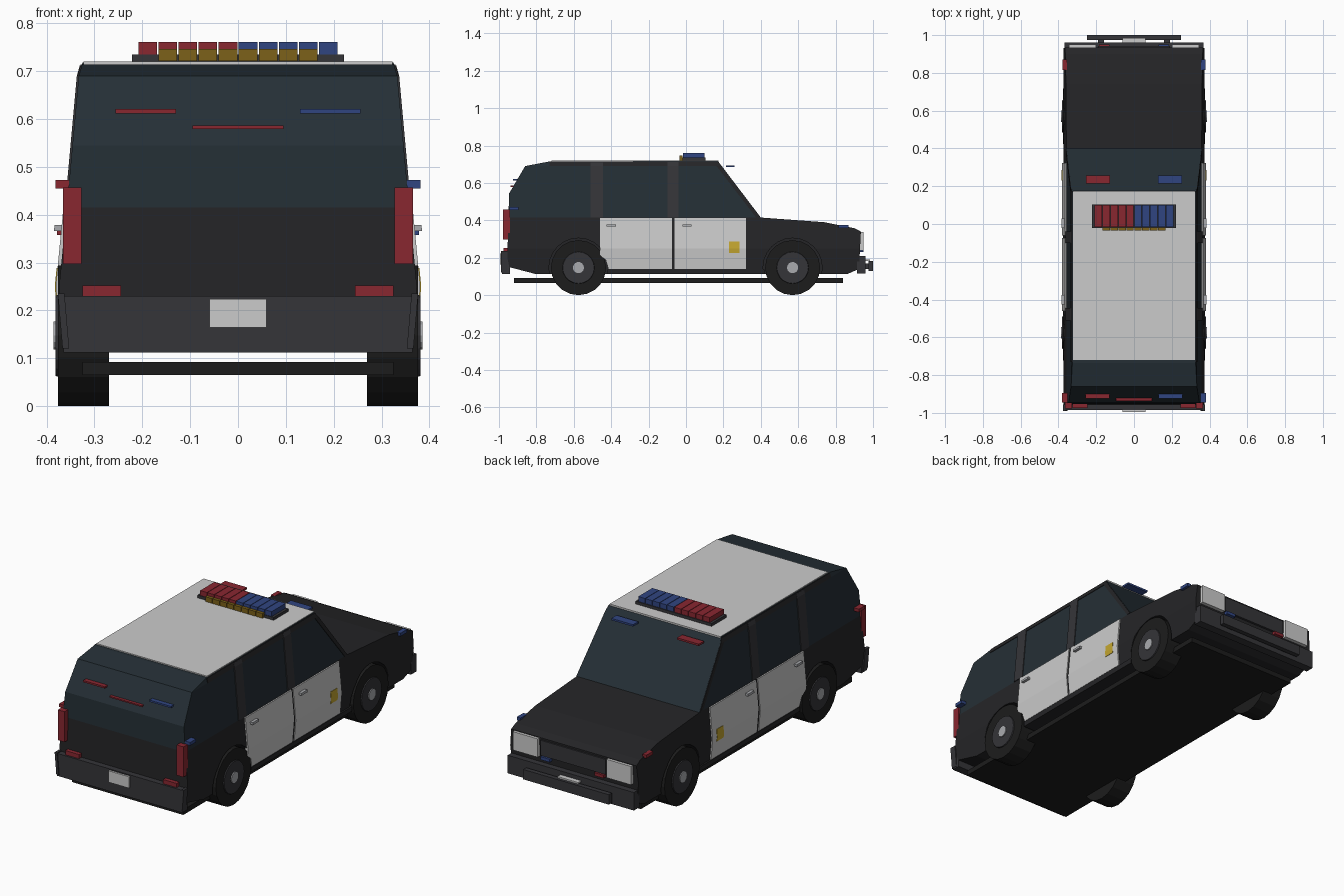
import bpy, bmesh, math
from mathutils import Matrix, Vector

if "Cube" in bpy.data.objects:
    bpy.data.objects.remove(bpy.data.objects["Cube"])

BLACK, TRIM, GLASS = (.018, .018, .02), (.035, .035, .04), (.018, .028, .036)
WHITE, RED, BLUE = (.75, .76, .77), (.25, .02, .03), (.03, .06, .22)
AMBER, SILVER, GOLD, TYRE = (.2, .12, .01), (.4, .41, .43), (.55, .38, .03), (.012, .012, .012)
mats = {}


def finish(name, bm, color):
    bmesh.ops.recalc_face_normals(bm, faces=bm.faces)
    me = bpy.data.meshes.new(name)
    bm.to_mesh(me)
    bm.free()
    if color not in mats:
        mats[color] = bpy.data.materials.new("paint_%d" % len(mats))
        mats[color].diffuse_color = (*color, 1)
    me.materials.append(mats[color])
    ob = bpy.data.objects.new(name, me)
    bpy.context.collection.objects.link(ob)
    return ob


def box(name, x, y, z, color):
    bm = bmesh.new()
    lo, hi = Vector((x[0], y[0], z[0])), Vector((x[1], y[1], z[1]))
    bmesh.ops.create_cube(bm, size=1, matrix=Matrix.Translation((lo + hi) / 2) @ Matrix.Diagonal((*(hi - lo), 1)))
    return finish(name, bm, color)


def pair(name, x, y, z, left, right):
    box(name + "_left", (-x[1], -x[0]), y, z, left)
    box(name + "_right", x, y, z, right)


# half width of the car at each height
SECTION = [(.0, .362), (.11, .362), (.25, .374), (.415, .358), (.69, .333), (.718, .325), (1, .325)]


def half_width(z):
    for (z0, w0), (z1, w1) in zip(SECTION, SECTION[1:]):
        if z <= z1:
            return w0 + (w1 - w0) * (z - z0) / (z1 - z0)


def prism(name, pts, color, side=0, out=0.0):
    """Side profile (y, z) swept across the car, or a skin panel on one side."""
    bm = bmesh.new()
    face = bm.faces.new([bm.verts.new((-1, y, z)) for y, z in pts])
    ext = bmesh.ops.extrude_face_region(bm, geom=[face])
    for v in ext["geom"]:
        if isinstance(v, bmesh.types.BMVert):
            v.co.x = 1
    for z, _ in SECTION[1:-1]:
        bmesh.ops.bisect_plane(bm, geom=bm.verts[:] + bm.edges[:] + bm.faces[:], dist=1e-5,
                               plane_co=(0, 0, z), plane_no=(0, 0, 1))
    for v in bm.verts:
        w = half_width(v.co.z)
        if side:
            v.co.x = side * (w + (out if v.co.x > 0 else -.01))
        else:
            v.co.x *= w
    return finish(name, bm, color)


def panels(name, pts, color, out):
    for side, tag in ((-1, "left"), (1, "right")):
        prism(name + "_" + tag, pts, color, side, out)


def rect(y0, y1, z0, z1):
    return [(y0, z0), (y1, z0), (y1, z1), (y0, z1)]


def discs(name, r, x0, x1, color, sides=20, bevel=0):
    bm = bmesh.new()
    for y in (-.575, .57):
        for s in (-1, 1):
            bmesh.ops.create_cone(bm, cap_ends=True, segments=sides, radius1=r, radius2=r - bevel, depth=x1 - x0,
                                  matrix=Matrix.Translation((s * (x0 + x1) / 2, y, .147))
                                  @ Matrix.Rotation(s * math.pi / 2, 4, 'Y'))
    return finish(name, bm, color)


# Lower body with wheel arches
body = prism("lower_body", [(-.95, .415), (-.955, .2), (-.945, .15), (-.8, .112), (.86, .112), (.925, .14),
                            (.935, .34), (.9, .358), (.74, .39), (.40, .415)], BLACK)
cutter = discs("wheel_arch_cutter", .158, .255, .45, BLACK, 24)
cutter.hide_render = True
mod = body.modifiers.new("arches", 'BOOLEAN')
mod.object, mod.operation, mod.solver = cutter, 'DIFFERENCE', 'EXACT'
bpy.context.view_layer.objects.active = body
bpy.ops.object.modifier_apply(modifier=mod.name)
bpy.data.objects.remove(cutter)

# Cabin, pillars and roof
prism("glass_cabin", [(-.95, .415), (-.945, .545), (-.86, .69), (-.735, .714), (.17, .718), (.40, .415)], GLASS)
panels("rear_pillar", rect(-.51, -.445, .415, .71), TRIM, .004)
panels("centre_pillar", rect(-.10, -.04, .415, .712), TRIM, .004)
panels("windscreen_pillar", [(.375, .415), (.398, .415), (.172, .714), (.145, .714)], BLACK, .003)
panels("roof_rail", rect(-.73, .165, .69, .714), BLACK, .003)
box("roof_panel", (-.323, .323), (-.72, .175), (.70, .72), WHITE)

# Doors with trim, handles, badge and sill
panels("rear_door", [(-.46, .215), (-.43, .19), (-.415, .14), (-.075, .14), (-.075, .412), (-.46, .412)], WHITE, .007)
panels("front_door", rect(-.062, .322, .14, .412), WHITE, .007)
panels("door_gap", rect(-.075, -.062, .14, .412), BLACK, .003)
panels("rear_handle", rect(-.425, -.375, .366, .378), SILVER, .022)
panels("front_handle", rect(-.02, .03, .366, .378), SILVER, .022)
panels("door_badge", rect(.23, .286, .226, .288), GOLD, .009)
panels("sill", rect(-.42, .42, .112, .138), BLACK, .008)

# Underbody plate
box("underbody", (-.325, .325), (-.92, .84), (.065, .092), TYRE)

# Wheels
discs("tyre", .147, .27, .376, TYRE, 20)
discs("rim", .092, .36, .381, TRIM, 20, .008)
discs("hub", .03, .37, .386, SILVER, 14)

# Bumpers, push bar and plates
box("rear_bumper", (-.365, .365), (-.985, -.94), (.112, .23), TRIM)
panels("rear_bumper_end", rect(-.99, -.955, .12, .235), TRIM, .004)
box("rear_plate", (-.06, .06), (-.995, -.98), (.164, .224), WHITE)
box("front_bumper", (-.368, .368), (.915, .96), (.115, .21), TRIM)
box("push_bar", (-.25, .25), (.975, 1), (.13, .182), TRIM)
pair("push_bar_mount", (.16, .19), (.95, .98), (.14, .17), TRIM, TRIM)
box("front_plate", (-.06, .06), (.96, .985), (.182, .19), WHITE)

# Head lights, grille and tail lights
pair("headlight", (.2, .345), (.91, .95), (.24, .337), WHITE, WHITE)
box("grille", (-.19, .19), (.92, .942), (.25, .33), TRIM)
pair("grille_flasher", (.13, .185), (.93, .95), (.232, .248), RED, BLUE)
pair("tail_light", (.327, .366), (-.978, -.94), (.297, .457), RED, RED)
pair("rear_reflector", (.245, .325), (-.975, -.945), (.23, .252), RED, RED)

# Flashers on glass and corners
pair("rear_flasher", (.13, .256), (-.925, -.895), (.612, .621), RED, BLUE)
box("brake_flasher", (-.095, .095), (-.937, -.91), (.579, .586), RED)
pair("windscreen_flasher", (.128, .255), (.215, .258), (.684, .694), RED, BLUE)
pair("rear_corner_flasher", (.352, .382), (-.945, -.895), (.455, .472), RED, BLUE)
pair("fender_flasher", (.355, .378), (.815, .87), (.358, .375), RED, BLUE)

# Roof light bar
box("light_bar_base", (-.222, .222), (-.02, .104), (.716, .735), TRIM)
for i in range(10):
    x = -.21 + i * .042
    box("light_bar_lens_%d" % i, (x + .0015, x + .0405), (-.017, .1), (.735, .761), RED if i < 5 else BLUE)
for i in range(8):
    x = -.168 + i * .042
    box("amber_lens_%d" % i, (x + .0015, x + .0405), (-.034, -.018), (.721, .746), AMBER)

for m in bpy.data.materials:
    if m.users and not m.is_grease_pencil:
        m.use_nodes = True
        m.node_tree.nodes["Principled BSDF"].inputs["Base Color"].default_value = m.diffuse_color
